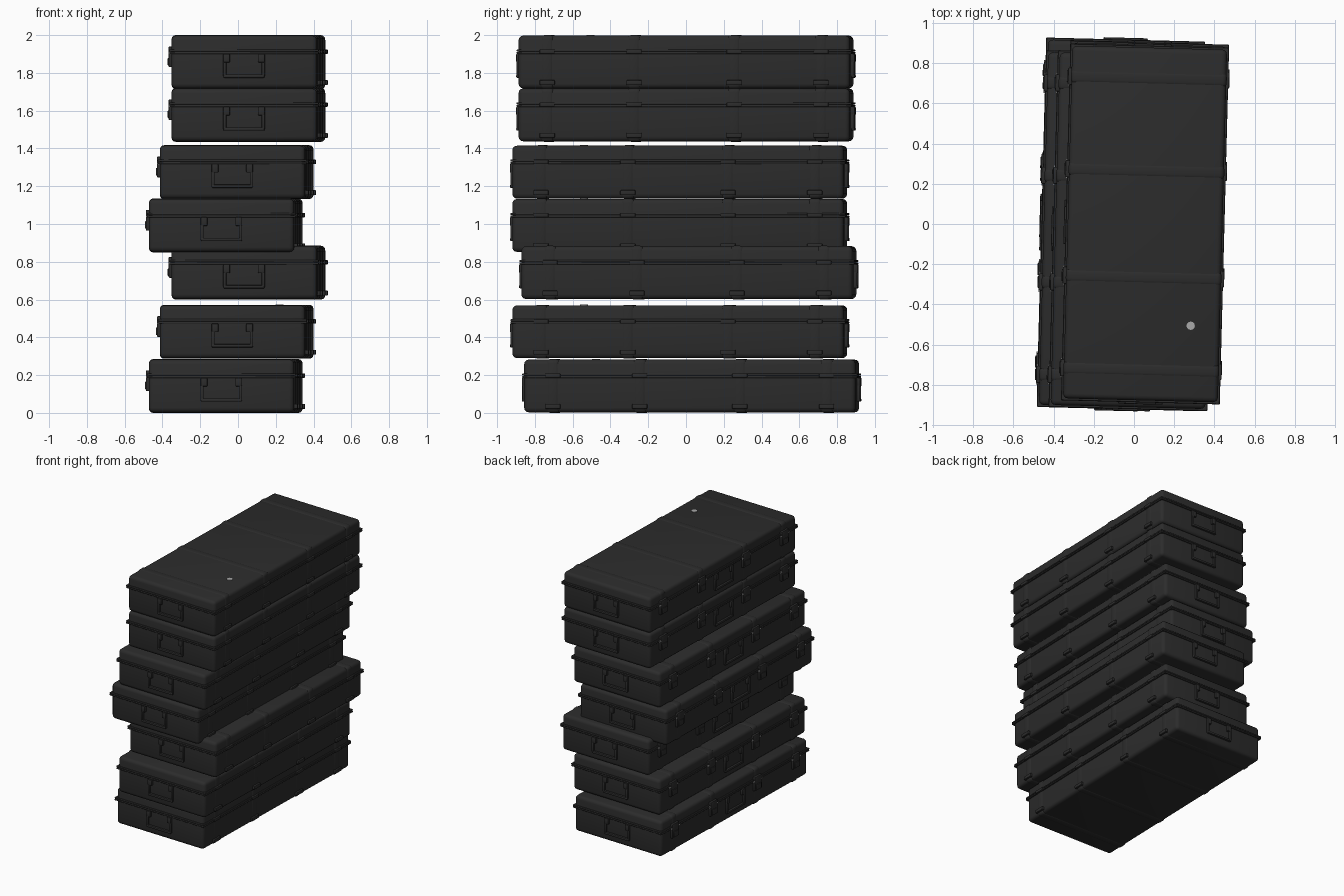
import bpy
import bmesh
import math
from mathutils import Matrix, Vector

old = bpy.data.objects.get("Cube")
if old:
    bpy.data.objects.remove(old)


def material(name, grey):
    m = bpy.data.materials.new(name)
    m.use_nodes = True
    colour = (grey, grey, grey, 1)
    m.diffuse_color = colour
    bsdf = m.node_tree.nodes["Principled BSDF"]
    bsdf.inputs["Base Color"].default_value = colour
    bsdf.inputs["Roughness"].default_value = 0.6
    return m


PLASTIC = material("black plastic", 0.025)
METAL = material("light metal", 0.4)

# Case dimensions
W, L, H = 0.77, 1.755, 0.285
SEAM = 0.197
STRAP_Y = (-0.725, -0.265, 0.265, 0.725)
TURN = math.radians(-1.5)


def box(bm, centre, size, bevel=0.0, segments=2):
    """Add a box with rounded edges."""
    part = bmesh.new()
    bmesh.ops.create_cube(part, size=1)
    bmesh.ops.scale(part, vec=size, verts=part.verts)
    if bevel:
        bmesh.ops.bevel(part, geom=part.edges[:], offset=bevel,
                        segments=segments, profile=0.5, affect='EDGES')
    bmesh.ops.translate(part, vec=centre, verts=part.verts)
    temp = bpy.data.meshes.new("temp")
    part.to_mesh(temp)
    part.free()
    bm.from_mesh(temp)
    bpy.data.meshes.remove(temp)


def disc(bm, centre, radius, depth, turn=Matrix()):
    bmesh.ops.create_cone(bm, cap_ends=True, segments=12, radius1=radius,
                          radius2=radius, depth=depth,
                          matrix=Matrix.Translation(centre) @ turn)


def finish(name, bm, mat):
    mesh = bpy.data.meshes.new(name)
    bm.to_mesh(mesh)
    bm.free()
    mesh.materials.append(mat)
    return mesh


def shell():
    bm = bmesh.new()
    box(bm, (0, 0, H / 2), (W, L, H - 0.005), 0.025, 3)
    return finish("shell", bm, PLASTIC)


def rim():
    # Lid and base flanges with a fine seam between them
    bm = bmesh.new()
    for side in (-1, 1):
        box(bm, (0, 0, SEAM + side * 0.0065), (W + 0.02, L + 0.02, 0.011), 0.003, 1)
    bmesh.ops.bevel(bm, geom=[e for e in bm.edges if e.calc_length() < 0.006
                              and abs(e.verts[0].co.z - e.verts[1].co.z) > 0.004],
                    offset=0.001, segments=1, affect='EDGES')
    return finish("rim", bm, PLASTIC)


def straps():
    # Slightly raised ribs that run around the shell
    bm = bmesh.new()
    for y in STRAP_Y:
        box(bm, (0, y, H / 2), (W + 0.005, 0.075, H), 0.022, 3)
    return finish("ribs", bm, PLASTIC)


def handle():
    # Folding handle that faces -y, hanging from two mounts
    bm = bmesh.new()
    for side in (-1, 1):
        box(bm, (side * 0.092, -0.008, 0.163), (0.036, 0.022, 0.046), 0.005)
        box(bm, (side * 0.102, -0.008, 0.107), (0.017, 0.018, 0.085), 0.005)
    box(bm, (0, -0.009, 0.068), (0.218, 0.02, 0.018), 0.006)
    return finish("handle", bm, PLASTIC)


def latches():
    bm = bmesh.new()
    x = -W / 2
    for y in STRAP_Y:
        box(bm, (x - 0.004, y, 0.17), (0.028, 0.085, 0.11), 0.006)
        box(bm, (x - 0.014, y, 0.145), (0.018, 0.06, 0.04), 0.004)
    return finish("latches", bm, PLASTIC)


def pins():
    bm = bmesh.new()
    across = Matrix.Rotation(math.pi / 2, 4, 'X')
    for y in STRAP_Y:
        for side in (-1, 1):
            disc(bm, (-W / 2 - 0.011, y + side * 0.044, 0.19), 0.006, 0.012, across)
    return finish("latch_pins", bm, METAL)


def hinges():
    # Hinge knuckles on the seam and stops near the base
    bm = bmesh.new()
    for y in STRAP_Y:
        box(bm, (W / 2 + 0.004, y, SEAM), (0.024, 0.08, 0.024), 0.005)
        box(bm, (W / 2 + 0.004, y, 0.034), (0.024, 0.08, 0.026), 0.004)
    return finish("hinges", bm, PLASTIC)


def valve():
    bm = bmesh.new()
    disc(bm, (0.24, -0.5, H - 0.001), 0.021, 0.004)
    return finish("pressure_valve", bm, METAL)


# Handle on both ends and on the latch side
grip = handle()
front = Matrix.Translation((0, -L / 2, 0))
back = Matrix.Rotation(math.pi, 4, 'Z') @ front
side = Matrix.Rotation(-math.pi / 2, 4, 'Z') @ Matrix.Translation((0, -W / 2, 0))
parts = [(m, m.name, Matrix()) for m in
         (shell(), rim(), straps(), latches(), pins(), hinges(), valve())]
parts += [(grip, "front_handle", front), (grip, "back_handle", back),
          (grip, "side_handle", side)]

# Stack of cases, from bottom to top
stack = [(-0.065, 0.03, 0.0), (-0.007, -0.033, 0.287), (0.055, 0.015, 0.6),
         (-0.065, -0.033, 0.85), (-0.007, -0.033, 1.132),
         (0.055, 0.0, 1.435), (0.055, 0.0, 1.715)]

for number, spot in enumerate(stack, 1):
    place = Matrix.Translation(Vector(spot)) @ Matrix.Rotation(TURN, 4, 'Z')
    for mesh, name, local in parts:
        obj = bpy.data.objects.new(f"case_{number}_{name}", mesh)
        obj.matrix_world = place @ local
        bpy.context.collection.objects.link(obj)
        if number == 1:
            bpy.ops.object.select_all(action='DESELECT')
            obj.select_set(True)
            bpy.context.view_layer.objects.active = obj
            bpy.ops.object.shade_smooth_by_angle(angle=math.radians(35))
